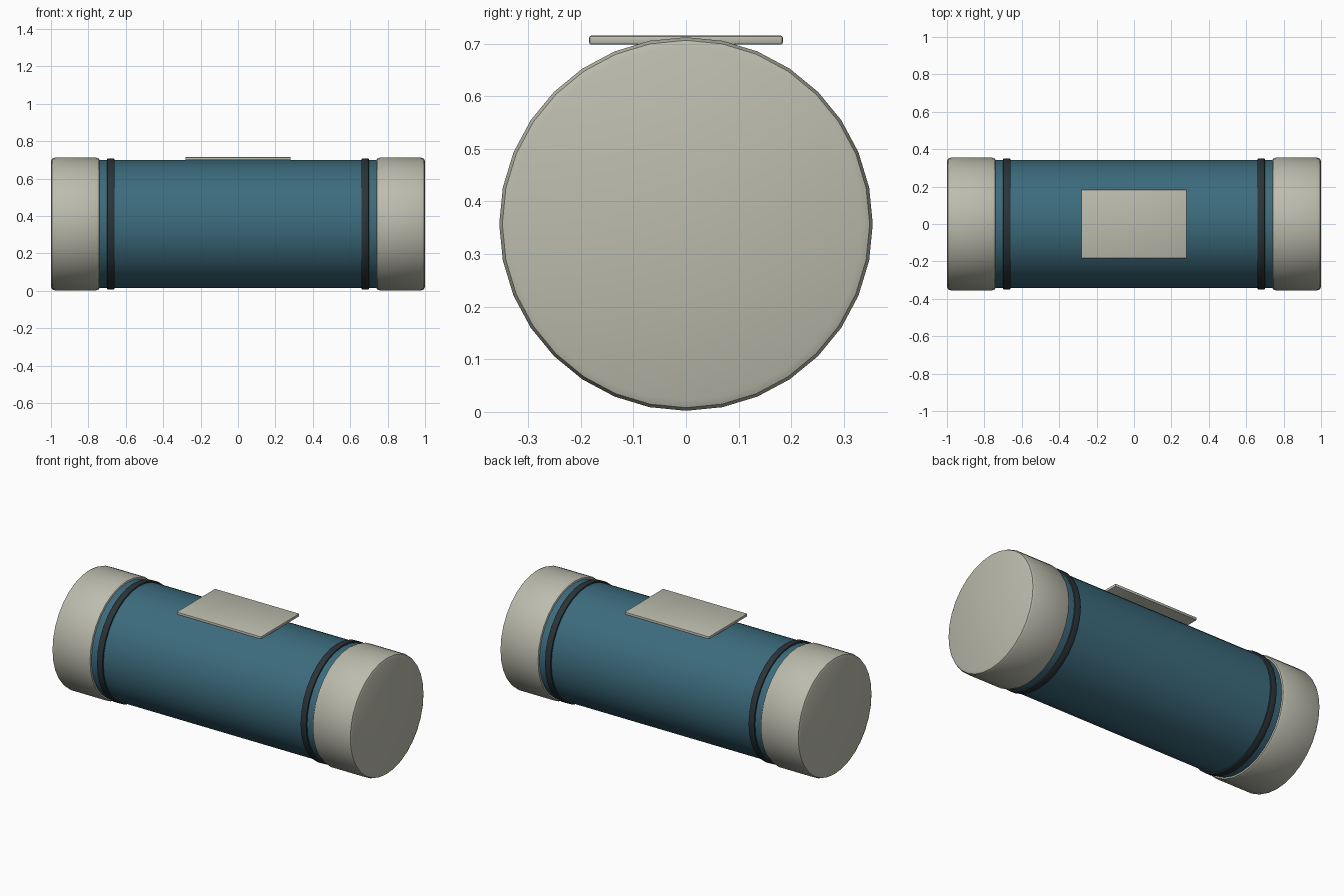
import bpy
import math

if "Cube" in bpy.data.objects:
    bpy.data.objects.remove(bpy.data.objects["Cube"], do_unlink=True)

AXIS_Z = 0.357  # height of the drum axis


def material(name, rgb):
    mat = bpy.data.materials.new(name)
    mat.use_nodes = True
    mat.diffuse_color = (*rgb, 1)
    mat.node_tree.nodes["Principled BSDF"].inputs["Base Color"].default_value = (*rgb, 1)
    return mat


def finish(obj, name, mat, bevel=0, segments=2):
    """Name, colour, bevel and smooth a new part."""
    obj.name = name
    obj.data.materials.append(mat)
    if bevel:
        mod = obj.modifiers.new("Bevel", "BEVEL")
        mod.width = bevel
        mod.segments = segments
        mod.limit_method = "ANGLE"
        mod.angle_limit = math.radians(40)
        bpy.ops.object.modifier_apply(modifier=mod.name)
    bpy.ops.object.shade_smooth_by_angle(angle=math.radians(35))


def drum(name, x, radius, length, mat, bevel=0, segments=2):
    """A 32-sided cylinder lying along x."""
    bpy.ops.mesh.primitive_cylinder_add(
        vertices=32, radius=radius, depth=length,
        location=(x, 0, AXIS_Z), rotation=(0, math.pi / 2, 0))
    finish(bpy.context.object, name, mat, bevel, segments)


stone = material("warm light grey", (0.50, 0.50, 0.42))
teal = material("deep teal", (0.045, 0.147, 0.205))
rubber = material("dark slate", (0.024, 0.034, 0.040))

# Main barrel
drum("barrel", 0, 0.341, 1.6, teal)

# End caps and dark bands, mirrored left and right
for side, sign in (("left", 1), ("right", -1)):
    drum(side + "_end_cap", sign * 0.869, 0.355, 0.262, stone, 0.02)
    drum(side + "_band", sign * 0.68, 0.350, 0.04, rubber, 0.005)

# Flat plate resting on top
bpy.ops.mesh.primitive_cube_add(size=1, location=(0, 0, 0.7065))
plate = bpy.context.object
plate.scale = (0.564, 0.368, 0.017)
bpy.ops.object.transform_apply(location=False, rotation=False, scale=True)
finish(plate, "top_plate", stone, 0.004)
